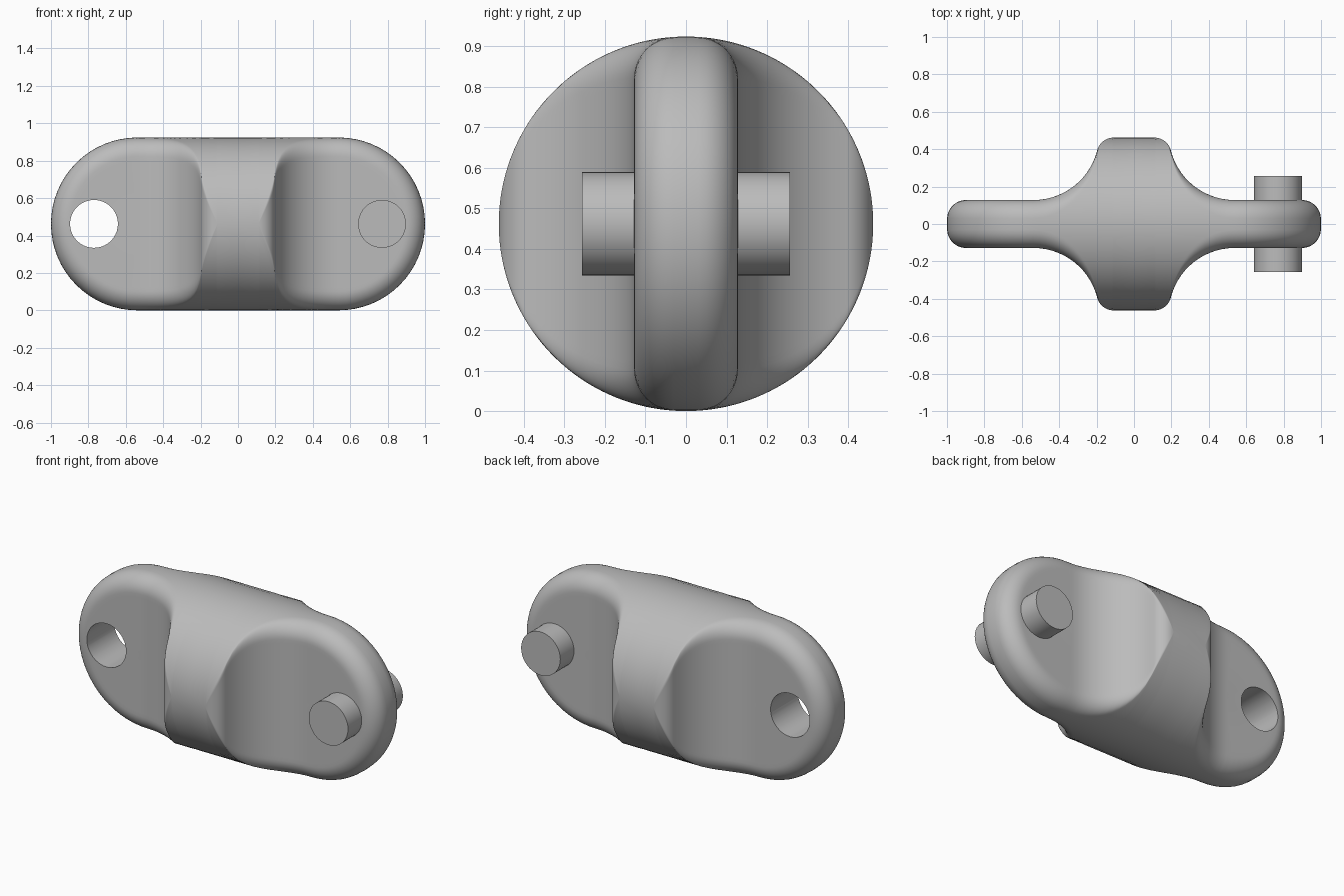
import bpy, bmesh
from math import sin, cos, pi, sqrt, atan2, hypot, radians
from mathutils import Matrix

R = 0.462            # outer radius of the link
END = 0.538          # centre of the rounded ends
PLATE = 0.128        # half thickness of the end plates
ROUND = 0.1          # edge rounding
PIN_X, PIN_R, PIN_HALF = 0.77, 0.128, 0.256

if "Cube" in bpy.data.objects:
    bpy.data.objects.remove(bpy.data.objects["Cube"])

grey = bpy.data.materials.new("plain grey")
grey.use_nodes = True
colour = (0.5, 0.5, 0.5, 1)
grey.diffuse_color = colour
grey.node_tree.nodes["Principled BSDF"].inputs["Base Color"].default_value = colour


def make_object(name, bm):
    mesh = bpy.data.meshes.new(name)
    bm.to_mesh(mesh)
    bm.free()
    obj = bpy.data.objects.new(name, mesh)
    bpy.context.collection.objects.link(obj)
    mesh.materials.append(grey)
    return obj


def make_cylinder(name, x, half):
    bm = bmesh.new()
    place = Matrix.Translation((x, 0, R)) @ Matrix.Rotation(pi / 2, 4, 'X')
    bmesh.ops.create_cone(bm, cap_ends=True, segments=40, radius1=PIN_R,
                          radius2=PIN_R, depth=2 * half, matrix=place)
    return make_object(name, bm)


def smooth(obj):
    bpy.ops.object.select_all(action='DESELECT')
    obj.select_set(True)
    bpy.context.view_layer.objects.active = obj
    bpy.ops.object.shade_smooth_by_angle(angle=radians(35))


def hub_outline():
    """Half thickness along x: round hub shoulder, then a hollow down to the plate."""
    scoop, shoulder = 0.352, 0.09
    centre_y = PLATE + scoop
    drop = centre_y - (R - shoulder)
    shoulder_x = END - sqrt((scoop + shoulder) ** 2 - drop ** 2)
    turn = atan2(END - shoulder_x, drop)
    n = 14
    pts = [(0, R)]
    pts += [(shoulder_x + shoulder * sin(turn * i / n),
             R - shoulder + shoulder * cos(turn * i / n)) for i in range(n + 1)]
    pts += [(END - scoop * sin(turn * (1 - i / n)),
             centre_y - scoop * cos(turn * (1 - i / n))) for i in range(1, n + 1)]
    return pts


def half_section(width):
    """Circle clipped at the given half thickness with a rounded corner: (reach, y)."""
    reach = sqrt(max(0, (R - ROUND) ** 2 - (width - ROUND) ** 2))
    phi = atan2(width - ROUND, reach)
    pts = [(0, width), (reach * 0.5, width), (reach * 0.94, width)]
    for i in range(11):
        a = pi / 2 + (phi - pi / 2) * i / 10
        pts.append((reach + ROUND * cos(a), width - ROUND + ROUND * sin(a)))
    pts += [(R * cos(phi * (1 - i / 10)), R * sin(phi * (1 - i / 10)))
            for i in range(1, 11)]
    return pts + [(d, -y) for d, y in reversed(pts[:-1])]


# Link body: sections carried round the oblong outline, then welded
half = hub_outline()
line = [(-x, w) for x, w in reversed(half[1:])] + half
stations = [(x, w, pi / 2) for x, w in line]
stations += [(END, PLATE, pi / 2 - pi * i / 32) for i in range(1, 32)]
stations += [(x, w, -pi / 2) for x, w in reversed(line)]
stations += [(-END, PLATE, -pi / 2 - pi * i / 32) for i in range(1, 32)]

bm = bmesh.new()
rings = [[bm.verts.new((x + d * cos(a), y, R + d * sin(a)))
          for d, y in half_section(w)] for x, w, a in stations]
for k, ring in enumerate(rings):
    following = rings[(k + 1) % len(rings)]
    for j in range(len(ring) - 1):
        bm.faces.new((ring[j], following[j], following[j + 1], ring[j + 1]))
bmesh.ops.remove_doubles(bm, verts=bm.verts, dist=0.0004)
bmesh.ops.recalc_face_normals(bm, faces=bm.faces)
body = make_object("link_body", bm)

# Pin hole through the right end
cutter = make_cylinder("hole_cutter", -PIN_X, 0.4)
cutter.hide_render = True
cut = body.modifiers.new("pin hole", 'BOOLEAN')
cut.operation = 'DIFFERENCE'
cut.solver = 'EXACT'
cut.object = cutter
bpy.context.view_layer.objects.active = body
bpy.ops.object.modifier_apply(modifier=cut.name)
bpy.data.objects.remove(cutter)
smooth(body)

# Pin standing out of both faces of the left end
smooth(make_cylinder("pin", PIN_X, PIN_HALF))
